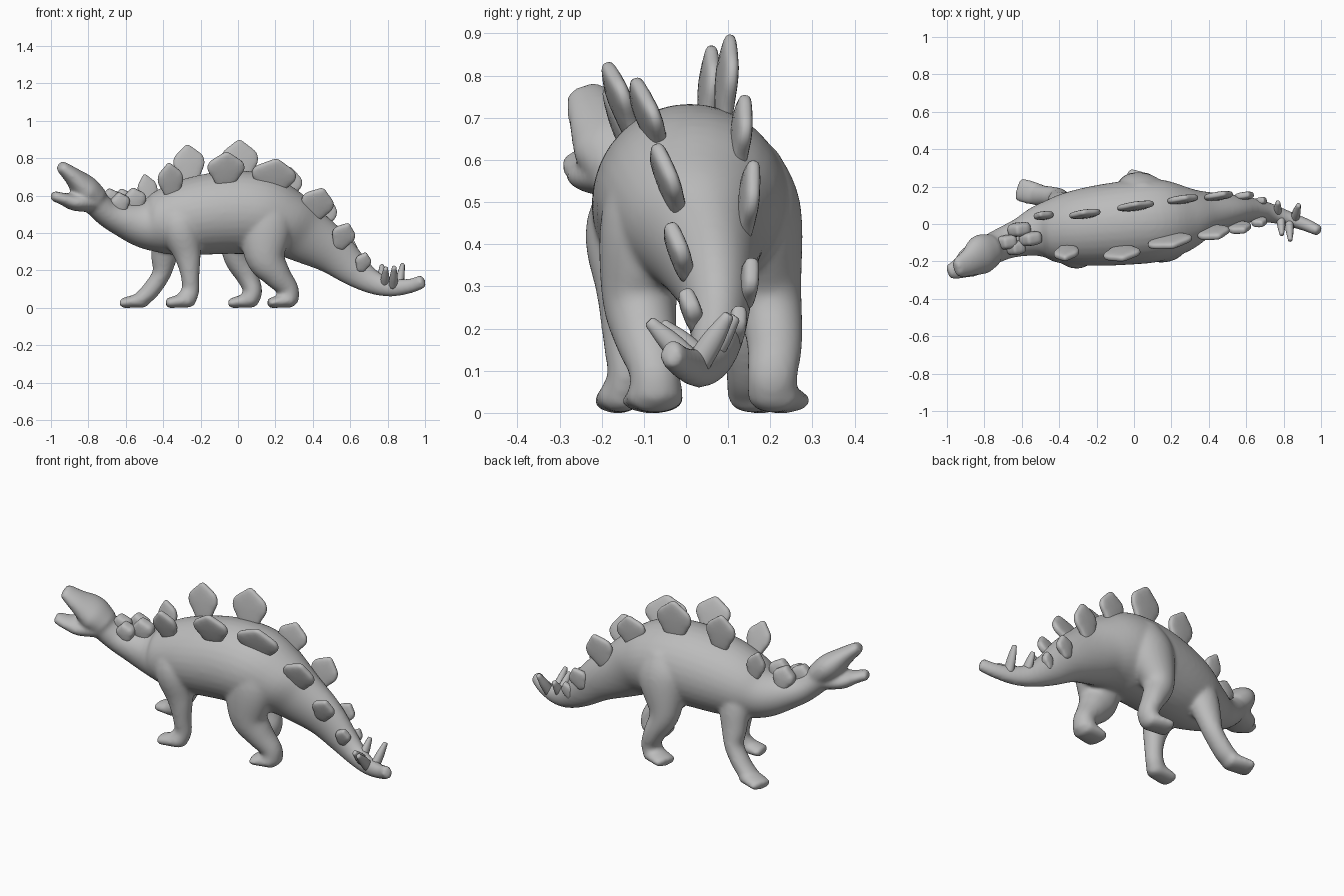
import bpy, bmesh, math
from mathutils import Vector, Matrix

cube = bpy.data.objects.get("Cube")
if cube:
    bpy.data.objects.remove(cube, do_unlink=True)

# Single stone-grey colour
GREY = (0.5, 0.5, 0.5, 1)
mat = bpy.data.materials.new("stone grey")
mat.use_nodes = True
mat.diffuse_color = GREY
bsdf = next(n for n in mat.node_tree.nodes if n.type == 'BSDF_PRINCIPLED')
bsdf.inputs["Base Color"].default_value = GREY
bsdf.inputs["Roughness"].default_value = 0.8


def finish(bm, name):
    bmesh.ops.recalc_face_normals(bm, faces=bm.faces)
    for f in bm.faces:
        f.smooth = True
    mesh = bpy.data.meshes.new(name)
    bm.to_mesh(mesh)
    bm.free()
    mesh.materials.append(mat)
    obj = bpy.data.objects.new(name, mesh)
    bpy.context.collection.objects.link(obj)
    return obj


def spline(points, steps=5):
    """Catmull-Rom interpolation through stations of any dimension."""
    pts = [Vector(p) for p in points]
    pts = [2 * pts[0] - pts[1]] + pts + [2 * pts[-1] - pts[-2]]
    out = []
    for a, b, c, d in zip(pts, pts[1:], pts[2:], pts[3:]):
        for i in range(steps):
            t = i / steps
            out.append(b + (c - a) * t / 2 + (a * 2 - b * 5 + c * 4 - d) * t * t / 2
                       + (b * 3 - a - c * 3 + d) * t ** 3 / 2)
    return out + [pts[-2]]


def tube(bm, stations, sides=32):
    """Closed tube through (x, y, z, sideways radius, other radius)."""
    st = spline(stations)
    centres = [Vector(s[:3]) for s in st]
    rings = []

    def ring(c, t, rs, ru):
        side = (Vector((0, 1, 0)) - t * t.y).normalized()
        up = t.cross(side)
        rings.append([bm.verts.new(c + side * rs * math.cos(a) + up * ru * math.sin(a))
                      for a in (math.tau * k / sides for k in range(sides))])

    last = len(st) - 1
    for i, s in enumerate(st):
        t = (centres[min(i + 1, last)] - centres[max(i - 1, 0)]).normalized()
        cap = min(s[3], s[4]) * 0.4
        if i == 0:
            ring(centres[i] - t * cap, t, s[3] * 0.7, s[4] * 0.7)
        ring(centres[i], t, s[3], s[4])
        if i == last:
            ring(centres[i] + t * cap, t, s[3] * 0.7, s[4] * 0.7)
    for p, q in zip(rings, rings[1:]):
        for k in range(sides):
            j = (k + 1) % sides
            bm.faces.new((p[k], p[j], q[j], q[k]))
    bm.faces.new(rings[0])
    bm.faces.new(rings[-1])


body = bmesh.new()

# Neck, torso and tail
tube(body, [
    (-.80, -.155, .60, .085, .07), (-.70, -.105, .508, .088, .074),
    (-.60, -.07, .467, .105, .098), (-.50, -.04, .447, .143, .132),
    (-.40, -.03, .458, .182, .175), (-.25, -.015, .487, .21, .207),
    (-.05, .005, .51, .224, .222), (.12, .02, .50, .222, .217),
    (.25, .03, .455, .185, .183), (.36, .05, .39, .13, .155),
    (.50, .07, .303, .092, .122), (.62, .075, .203, .067, .09),
    (.72, .06, .137, .053, .064), (.82, .03, .109, .041, .05),
    (.92, -.005, .117, .035, .04), (.985, -.035, .14, .03, .037)])

# Skull with raised upper jaw, and lower jaw
tube(body, [(-.76, -.14, .58, .09, .07), (-.82, -.165, .64, .108, .073),
            (-.88, -.205, .70, .078, .05), (-.945, -.235, .755, .052, .032)])
tube(body, [(-.76, -.14, .56, .08, .05), (-.87, -.20, .565, .085, .047),
            (-.93, -.235, .58, .06, .034), (-.985, -.255, .598, .042, .028)])

# Legs, each with a foot reaching forward from the ankle
LEGS = [
    [(-.34, .03, .50, .09, .10), (-.375, .085, .40, .08, .09), (-.395, .12, .27, .062, .07),
     (-.41, .14, .18, .055, .05), (-.47, .15, .09, .055, .048), (-.52, .155, .045, .058, .042)],
    [(-.34, -.07, .55, .10, .10), (-.31, -.135, .43, .105, .11), (-.27, -.147, .28, .065, .072),
     (-.256, -.147, .17, .05, .05), (-.255, -.142, .09, .045, .048), (-.28, -.155, .04, .05, .055)],
    [(.05, .115, .58, .11, .11), (.035, .16, .47, .115, .14), (0, .193, .29, .082, .085),
     (.05, .21, .17, .067, .06), (.08, .205, .09, .06, .05), (.06, .205, .04, .06, .052)],
    [(.15, -.05, .57, .11, .11), (.15, -.098, .45, .105, .14), (.145, -.11, .28, .09, .11),
     (.205, -.095, .18, .075, .077), (.268, -.075, .10, .06, .056), (.265, -.072, .045, .065, .062)],
]
for leg in LEGS:
    tube(body, leg)
    x, y, z, rs, ru = leg[-1]
    dy = 0.03 if y > 0 else -0.01
    tube(body, [(x + .02, y, .04, rs, .04), (x - .04, y + dy / 2, .034, rs * 1.1, .034),
                (x - .095, y + dy, .025, rs * 1.1, .027)])

skin = finish(body, "body")
remesh = skin.modifiers.new("blend", 'REMESH')
remesh.mode = 'VOXEL'
remesh.voxel_size = 0.01
remesh.use_smooth_shade = True
smooth = skin.modifiers.new("soften", 'SMOOTH')
smooth.factor = 0.5
smooth.iterations = 12

# Back plates: leaf-shaped slabs with a rounded rim
HALF = [(.27, 0), (.32, .25), (.56, .48), (.52, .74), (.22, .88)]
OUTLINE = HALF + [(0, 1.06)] + [(-u, v) for u, v in reversed(HALF)]


def plate(name, x, y, z, height, width, slope, tilt, thick):
    bm = bmesh.new()
    layers = []
    for s, d in ((.95, -.5), (1, 0), (.95, .5)):
        layers.append([bm.verts.new((u * width * s, d * thick, (.5 + (v - .5) * s) * height))
                       for u, v in OUTLINE])
    n = len(OUTLINE)
    for p, q in zip(layers, layers[1:]):
        for k in range(n):
            j = (k + 1) % n
            bm.faces.new((p[k], p[j], q[j], q[k]))
    bm.faces.new(layers[0])
    bm.faces.new(layers[-1])
    turn = Matrix.Rotation(math.radians(tilt), 4, 'X') @ Matrix.Rotation(math.radians(slope), 4, 'Y')
    yaw = Matrix.Rotation(math.radians(8), 4, 'Z')
    bm.transform(Matrix.Translation((x, y, z)) @ yaw @ turn)
    obj = finish(bm, name)
    obj.modifiers.new("round", 'SUBSURF').levels = 2
    obj.modifiers["round"].render_levels = 2


# (x, y, base z, height, width, slope)
LEFT = [(-.46, .04, .53, .19, .10, -12), (-.25, .045, .65, .225, .16, -5),
        (.01, .085, .66, .24, .19, 0), (.24, .12, .57, .19, .16, 12),
        (.41, .135, .41, .205, .15, 22), (.56, .14, .25, .13, .10, 25),
        (.66, .115, .16, .10, .06, 20)]
RIGHT = [(-.35, -.11, .57, .22, .13, -8), (-.07, -.12, .64, .205, .19, 0),
         (.17, -.055, .60, .21, .23, 8), (.385, -.015, .46, .20, .17, 18),
         (.53, .005, .31, .16, .12, 20), (.65, .03, .19, .115, .08, 15)]
NECK = [(-.67, -.09, .52, .12, .11, -10), (-.60, -.02, .49, .15, .12, -10),
        (-.54, -.07, .50, .145, .12, -10), (-.62, -.12, .50, .12, .10, -10)]
for label, row, tilt, thick in (("left_plate", LEFT, -5, .044), ("right_plate", RIGHT, 20, .048),
                                ("neck_plate", NECK, 5, .08)):
    for i, p in enumerate(row):
        plate(f"{label}_{i + 1}", *p, tilt, thick)

# Tail spikes spread to both sides
SPIKES = [((.765, .05, .13), (.77, .115, .225)), ((.86, .03, .12), (.88, .10, .23)),
          ((.785, .03, .13), (.79, -.055, .21)), ((.83, .01, .12), (.835, -.085, .215))]
for i, (a, b) in enumerate(SPIKES):
    bm = bmesh.new()
    mid = [(u + v) / 2 for u, v in zip(a, b)]
    tube(bm, [(*a, .03, .025), (*mid, .026, .021), (*b, .014, .012)], 12)
    finish(bm, f"tail_spike_{i + 1}")
